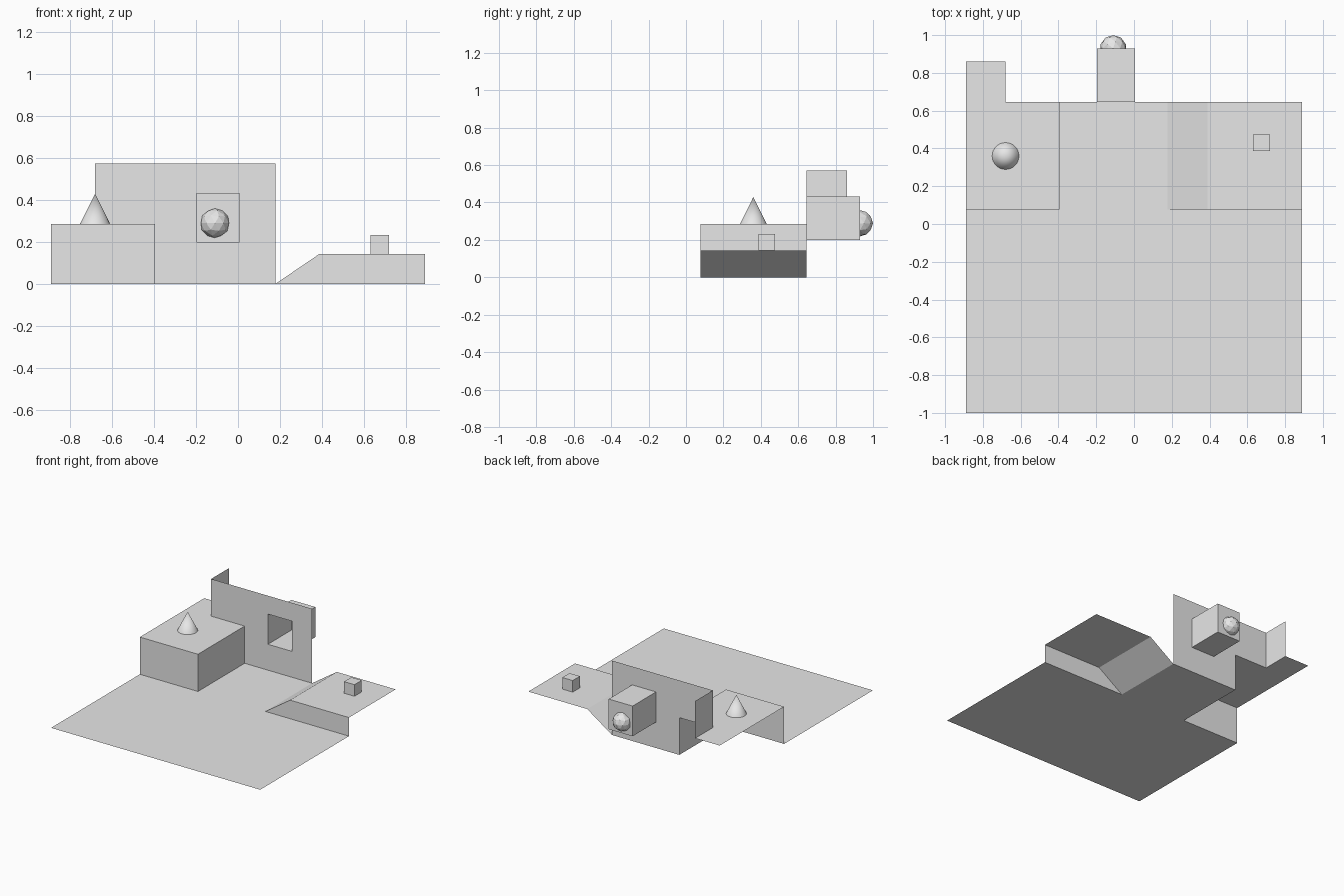
import bpy, bmesh
from mathutils import Matrix, Vector

default = bpy.data.objects.get("Cube")
if default:
    bpy.data.objects.remove(default, do_unlink=True)

grey = bpy.data.materials.new("plain grey")
grey.use_nodes = True
colour = (0.8, 0.8, 0.8, 1)
grey.diffuse_color = colour
grey.node_tree.nodes["Principled BSDF"].inputs["Base Color"].default_value = colour

# Shared layout lines
LEFT, RIGHT = -0.889, 0.889
STEP, SLOPE_START, SLOPE_END, RETURN = -0.395, 0.178, 0.388, -0.68
FRONT, MID, WALL, BACK, NICHE_BACK = -1, 0.078, 0.645, 0.86, 0.93
RAMP_TOP, DECK_TOP, WALL_TOP = 0.143, 0.286, 0.572
NICHE_X, NICHE_Z = (-0.197, 0.006), (0.199, 0.431)


def finish(name, bm):
    mesh = bpy.data.meshes.new(name)
    bm.to_mesh(mesh)
    bm.free()
    mesh.materials.append(grey)
    obj = bpy.data.objects.new(name, mesh)
    bpy.context.collection.objects.link(obj)
    return obj


def sheet(name, *faces):
    """Open surface made of flat polygons, welded along shared corners."""
    bm = bmesh.new()
    for points in faces:
        bm.faces.new([bm.verts.new(p) for p in points])
    bmesh.ops.remove_doubles(bm, verts=bm.verts[:], dist=0.0001)
    return finish(name, bm)


def flat(x0, x1, y0, y1, z):
    return [(x0, y0, z), (x1, y0, z), (x1, y1, z), (x0, y1, z)]


def upright(x0, x1, y, z0, z1):
    return [(x0, y, z0), (x1, y, z0), (x1, y, z1), (x0, y, z1)]


def side(x, y0, y1, z0, z1):
    return [(x, y0, z0), (x, y1, z0), (x, y1, z1), (x, y0, z1)]


def box(name, lo, hi, open_front=False):
    lo, hi = Vector(lo), Vector(hi)
    bm = bmesh.new()
    bmesh.ops.create_cube(bm, size=1, matrix=Matrix.Translation((lo + hi) / 2)
                          @ Matrix.Diagonal((*(hi - lo), 1)))
    if open_front:
        bm.normal_update()
        bmesh.ops.delete(bm, geom=[f for f in bm.faces if f.normal.y < -0.9],
                         context='FACES')
        bmesh.ops.reverse_faces(bm, faces=bm.faces[:])
    return finish(name, bm)


# Ground: wide apron plus the bay between the raised areas
sheet("ground",
      flat(LEFT, STEP, FRONT, MID, 0),
      flat(STEP, SLOPE_START, FRONT, MID, 0),
      flat(SLOPE_START, RIGHT, FRONT, MID, 0),
      flat(STEP, SLOPE_START, MID, WALL, 0))

# Raised deck, with a narrow passage running back beside the wall
sheet("raised_deck",
      flat(LEFT, RETURN, MID, WALL, DECK_TOP),
      flat(RETURN, STEP, MID, WALL, DECK_TOP),
      flat(LEFT, RETURN, WALL, BACK, DECK_TOP),
      upright(LEFT, STEP, MID, 0, DECK_TOP),
      side(STEP, MID, WALL, 0, DECK_TOP))

# Low ramp and landing
sheet("ramp",
      [(SLOPE_START, MID, 0), (SLOPE_END, MID, RAMP_TOP),
       (SLOPE_END, WALL, RAMP_TOP), (SLOPE_START, WALL, 0)],
      flat(SLOPE_END, RIGHT, MID, WALL, RAMP_TOP),
      [(SLOPE_START, MID, 0), (RIGHT, MID, 0),
       (RIGHT, MID, RAMP_TOP), (SLOPE_END, MID, RAMP_TOP)])

# Back wall as a grid of panels, leaving out the niche and the area under the deck
xs = [RETURN, STEP, *NICHE_X, SLOPE_START]
zs = [0, NICHE_Z[0], DECK_TOP, NICHE_Z[1], WALL_TOP]
panels = []
for i, (x0, x1) in enumerate(zip(xs, xs[1:])):
    for z0, z1 in zip(zs, zs[1:]):
        under_deck = i == 0 and z0 < DECK_TOP
        in_niche = i == 2 and NICHE_Z[0] <= z0 < NICHE_Z[1]
        if not (under_deck or in_niche):
            panels.append(upright(x0, x1, WALL, z0, z1))
sheet("back_wall", *panels)
sheet("return_wall", side(RETURN, BACK, WALL, DECK_TOP, WALL_TOP))

# Niche behind the wall, open to the front
box("niche", (NICHE_X[0], WALL, NICHE_Z[0]), (NICHE_X[1], NICHE_BACK, NICHE_Z[1]),
    open_front=True)

# Ball set halfway through the niche's back face
bm = bmesh.new()
bmesh.ops.create_icosphere(bm, subdivisions=2, radius=0.07,
                           matrix=Matrix.Translation((-0.11, NICHE_BACK, 0.289)))
finish("ball", bm)

# Cone on the deck
bm = bmesh.new()
bmesh.ops.create_cone(bm, cap_ends=True, segments=32, radius1=0.071, radius2=0,
                      depth=0.143,
                      matrix=Matrix.Translation((RETURN, 0.36, DECK_TOP + 0.0715)))
cone = finish("cone", bm)
bpy.ops.object.select_all(action='DESELECT')
cone.select_set(True)
bpy.context.view_layer.objects.active = cone
bpy.ops.object.shade_smooth_by_angle()

# Small block on the landing
box("small_block", (0.631, 0.387, RAMP_TOP), (0.719, 0.475, 0.232))
